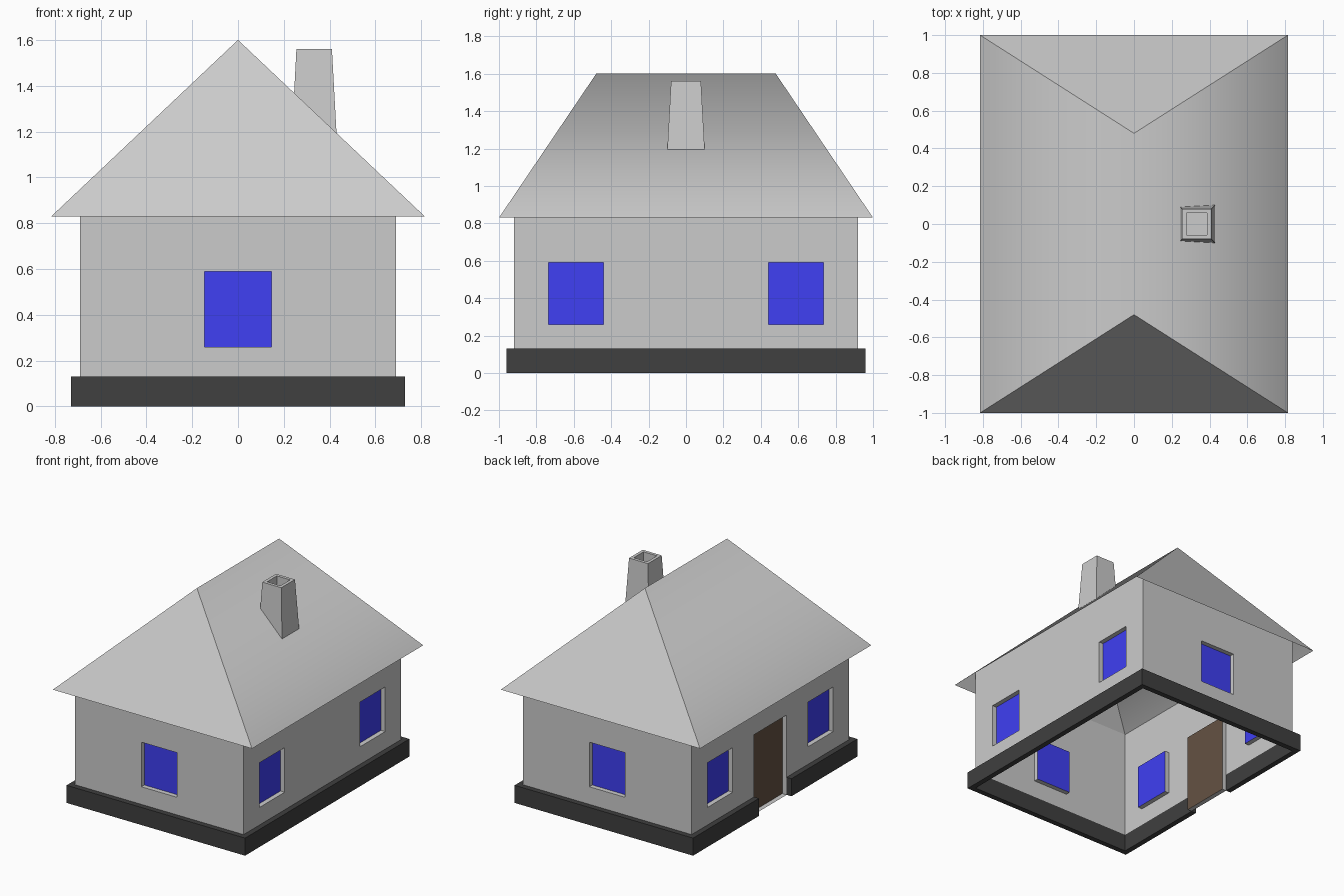
import bpy, bmesh
from mathutils import Vector

if "Cube" in bpy.data.objects:
    bpy.data.objects.remove(bpy.data.objects["Cube"])

WX, WY = 0.69, 0.92            # wall half sizes
BASE_H, EAVE, RIDGE = 0.13, 0.83, 1.6
RX, RY, RIDGE_Y = 0.815, 1.0, 0.48
WALL_TOP = EAVE + (RX - WX) * (RIDGE - EAVE) / RX
DEPTH = 0.035                  # window and door recess
SILL, HEAD = 0.26, 0.59
UP = Vector((0, 0, 1))


def material(name, rgb):
    m = bpy.data.materials.new(name)
    m.diffuse_color = (*rgb, 1)
    m.use_nodes = True
    m.node_tree.nodes["Principled BSDF"].inputs["Base Color"].default_value = m.diffuse_color
    return m


def finish(name, bm, mat=None):
    bmesh.ops.remove_doubles(bm, verts=bm.verts, dist=1e-5)
    me = bpy.data.meshes.new(name)
    bm.to_mesh(me)
    bm.free()
    ob = bpy.data.objects.new(name, me)
    bpy.context.collection.objects.link(ob)
    if mat:
        me.materials.append(mat)
    return ob


def face(bm, pts):
    return bm.faces.new([bm.verts.new(p) for p in pts])


def rect(u0, u1, z0, z1):
    return [(u0, z0), (u1, z0), (u1, z1), (u0, z1)]


black = material("black", (0.05, 0.05, 0.05))
blue = material("blue", (0.05, 0.05, 0.9))
brown = material("dark_brown", (0.13, 0.085, 0.055))


# One wall sheet with recessed openings (u0, u1, z0, z1, name, material)
def wall(side, normal, dist, half, openings):
    n = Vector(normal)
    t = UP.cross(n)

    def at(p, inset=0.0):
        return t * p[0] + UP * p[1] + n * (dist - inset)

    us = sorted({-half, half, *[v for o in openings for v in o[:2]]})
    zs = [BASE_H, SILL, HEAD, WALL_TOP]
    bm = bmesh.new()
    for a, b in zip(us, us[1:]):
        for c, d in zip(zs, zs[1:]):
            if not any(o[0] < (a + b) / 2 < o[1] and o[2] < (c + d) / 2 < o[3]
                       for o in openings):
                face(bm, [at(p) for p in rect(a, b, c, d)])
    for o in openings:
        ring = rect(*o[:4])
        # reveals around the opening
        for p, q in zip(ring, ring[1:] + ring[:1]):
            face(bm, [at(p), at(q), at(q, DEPTH), at(p, DEPTH)])
        pane = bmesh.new()
        face(pane, [at(p, DEPTH) for p in ring])
        finish(f"{side}_{o[4]}", pane, o[5])
    finish(f"{side}_wall", bm)


def window(u, label="window"):
    return (u - 0.147, u + 0.147, SILL, HEAD, label, blue)


# Walls, windows and door
pair = [window(-0.587, "window_a"), window(0.587, "window_b")]
door = (-0.19, 0.19, 0.0, HEAD, "door", brown)
wall("front", (0, -1, 0), WY, WX, [window(0)])
wall("back", (0, 1, 0), WY, WX, [window(0)])
wall("right", (1, 0, 0), WX, WY, pair)
wall("left", (-1, 0, 0), WX, WY, pair + [door])

# Plinth: ring left open at the door
bx, by, g = WX + 0.04, WY + 0.04, 0.19
plan = [(-bx, g), (-bx, by), (bx, by), (bx, -by), (-bx, -by), (-bx, -g),
        (-WX, -g), (-WX, -WY), (WX, -WY), (WX, WY), (-WX, WY), (-WX, g)]
bm = bmesh.new()
f = face(bm, [(x, y, 0) for x, y in plan])
ext = bmesh.ops.extrude_face_region(bm, geom=[f], use_keep_orig=True)["geom"]
for v in ext:
    if isinstance(v, bmesh.types.BMVert):
        v.co.z = BASE_H
bmesh.ops.recalc_face_normals(bm, faces=bm.faces)
finish("plinth", bm, black)

# Hipped roof sheet, smooth over the ridge and sharp at the hips
bm = bmesh.new()
a, b = (0, -RIDGE_Y, RIDGE), (0, RIDGE_Y, RIDGE)
fl, fr, br, bl = [(x, y, EAVE) for x, y in
                  ((-RX, -RY), (RX, -RY), (RX, RY), (-RX, RY))]
for pts in ((fl, fr, a), (fr, br, b, a), (br, bl, b), (bl, fl, a, b)):
    face(bm, pts).smooth = True
bmesh.ops.remove_doubles(bm, verts=bm.verts, dist=1e-5)
for e in bm.edges:
    e.smooth = all(v.co.z > EAVE + 0.1 for v in e.verts)
finish("roof", bm)


# Tapered chimney standing on the roof slope, with a flue
def slope(x):
    return RIDGE - x * (RIDGE - EAVE) / RX


def square(x0, x1, y0, y1, z=None):
    return [(x, y, slope(x) if z is None else z) for x, y in
            ((x0, -y0), (x1, -y1), (x1, y1), (x0, y0))]


rings = [square(0.245, 0.43, 0.09, 0.10), square(0.255, 0.41, 0.08, 0.08, 1.56),
         square(0.278, 0.387, 0.057, 0.057, 1.56),
         square(0.278, 0.387, 0.057, 0.057, 1.48)]
bm = bmesh.new()
for lo, hi in zip(rings, rings[1:]):
    for i in range(4):
        j = (i + 1) % 4
        face(bm, [lo[i], lo[j], hi[j], hi[i]])
face(bm, rings[-1])
finish("chimney", bm)
